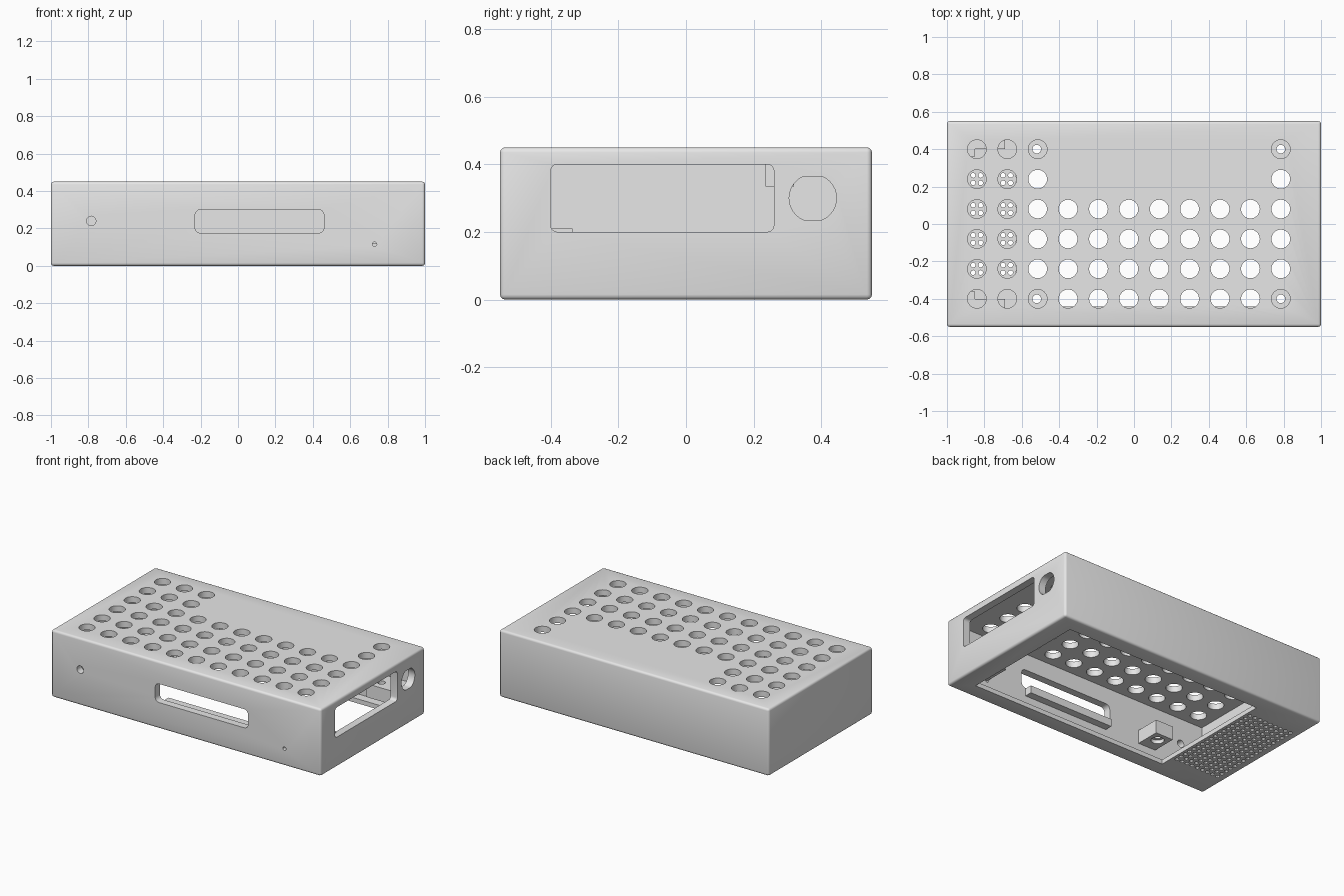
import bpy, bmesh, math
from mathutils import Matrix, Vector

old = bpy.data.objects.get("Cube")
if old:
    bpy.data.objects.remove(old, do_unlink=True)

grey = bpy.data.materials.new("plain grey")
grey.use_nodes = True
grey.diffuse_color = (0.8, 0.8, 0.8, 1)
grey.node_tree.nodes["Principled BSDF"].inputs["Base Color"].default_value = (0.8, 0.8, 0.8, 1)


def add_box(bm, x, y, z, radius=0.0, axis=None, segments=4):
    """Box from three ranges; rounds edges along one axis, or all of them."""
    size = Vector((x[1] - x[0], y[1] - y[0], z[1] - z[0]))
    mid = Vector((sum(x), sum(y), sum(z))) / 2
    matrix = Matrix.Translation(mid) @ Matrix.Diagonal((*size, 1))
    verts = bmesh.ops.create_cube(bm, size=1, matrix=matrix)["verts"]
    if radius:
        edges = {e for v in verts for e in v.link_edges}
        if axis is not None:
            edges = {e for e in edges
                     if abs((e.verts[0].co - e.verts[1].co)[axis]) > 1e-4}
        bmesh.ops.bevel(bm, geom=list(edges), offset=radius, segments=segments,
                        profile=0.5, affect='EDGES')


def add_cylinder(bm, centre, radius, depth, axis=2, sides=32, radius2=None):
    turn = [Matrix.Rotation(math.pi / 2, 4, 'Y'),
            Matrix.Rotation(math.pi / 2, 4, 'X'), Matrix()][axis]
    return bmesh.ops.create_cone(
        bm, cap_ends=True, segments=sides, radius1=radius,
        radius2=radius if radius2 is None else radius2, depth=depth,
        matrix=Matrix.Translation(centre) @ turn)["verts"]


def make(name, bm):
    mesh = bpy.data.meshes.new(name)
    bm.to_mesh(mesh)
    bm.free()
    mesh.materials.append(grey)
    obj = bpy.data.objects.new(name, mesh)
    bpy.context.collection.objects.link(obj)
    return obj


def select(obj):
    bpy.ops.object.select_all(action='DESELECT')
    obj.select_set(True)
    bpy.context.view_layer.objects.active = obj


def cut(obj, bm):
    cutter = make("cutter", bm)
    cutter.hide_render = True
    mod = obj.modifiers.new("cut", 'BOOLEAN')
    mod.operation, mod.solver, mod.object = 'DIFFERENCE', 'EXACT', cutter
    select(obj)
    bpy.ops.object.modifier_apply(modifier=mod.name)
    bpy.data.objects.remove(cutter, do_unlink=True)


def smooth(obj):
    select(obj)
    bpy.ops.object.shade_smooth_by_angle(angle=math.radians(35))


# Outer case with softly rounded edges
bm = bmesh.new()
add_box(bm, (-1, 1), (-0.55, 0.55), (0, 0.45), 0.015, segments=3)
case = make("case", bm)

# Hollow inside
bm = bmesh.new()
add_box(bm, (-0.95, 0.95), (-0.5, 0.5), (0.03, 0.41))
cut(case, bm)

# Lid opening in the underside
bm = bmesh.new()
add_box(bm, (-0.59, 0.87), (-0.44, 0.44), (-0.1, 0.1))
cut(case, bm)

# Round holes through the top, with a blank area at the back
bm = bmesh.new()
for col in range(11):
    for row in range(6):
        if row < 4 or col in (0, 1, 2, 10):
            add_cylinder(bm, (-0.84 + 0.1625 * col, -0.4 + 0.16 * row, 0.43), 0.05, 0.1)
cut(case, bm)

# Fine grille in the floor
bm = bmesh.new()
for col in range(9):
    for row in range(18):
        add_cylinder(bm, (-0.94 + 0.04 * col, -0.34 + 0.04 * row, 0.015), 0.013, 0.1, sides=10)
cut(case, bm)

# Front slot and pin holes, side window and flat-sided port
bm = bmesh.new()
add_box(bm, (-0.23, 0.46), (-0.6, -0.47), (0.175, 0.3), 0.03, axis=1)
add_cylinder(bm, (-0.785, -0.53, 0.24), 0.025, 0.14, axis=1)
add_cylinder(bm, (0.73, -0.53, 0.115), 0.012, 0.14, axis=1, sides=16)
add_box(bm, (0.92, 1.1), (-0.4, 0.26), (0.2, 0.4), 0.02, axis=0)
for v in add_cylinder(bm, (1, 0.375, 0.3), 0.07, 0.2, axis=0):
    v.co.z = min(max(v.co.z, 0.236), 0.364)
cut(case, bm)
smooth(case)

# Lid screw posts in the four corners
for side, x, span in (("left", 0.785, (0.72, 0.96)), ("right", -0.52, (-0.585, -0.455))):
    for end, s in (("front", -1), ("back", 1)):
        bm = bmesh.new()
        add_box(bm, span, sorted((s * 0.335, s * 0.51)), (0.12, 0.21))
        post = make(f"{end}_{side}_screw_post", bm)
        bm = bmesh.new()
        add_cylinder(bm, (x, s * 0.4, 0.16), 0.023, 0.2)
        cut(post, bm)
        bm = bmesh.new()
        add_cylinder(bm, (x, s * 0.4, 0.12), 0.04, 0.05)
        cut(post, bm)
        smooth(post)

# Shelf under the front slot
bm = bmesh.new()
add_box(bm, (-0.2, 0.43), (-0.51, -0.45), (0.12, 0.17))
make("slot_shelf", bm)

# Rib hanging from the blank part of the top
bm = bmesh.new()
add_box(bm, (-0.3, 0.62), (0.235, 0.32), (0.335, 0.42))
make("ceiling_rib", bm)

# Stepped corner blocks beside the grille
for end, s in (("front", -1), ("back", 1)):
    bm = bmesh.new()
    add_box(bm, (-0.96, -0.69), sorted((s * 0.4, s * 0.51)), (0.02, 0.08))
    add_box(bm, (-0.96, -0.85), sorted((s * 0.36, s * 0.4)), (0.02, 0.08))
    make(f"{end}_grille_block", bm)
